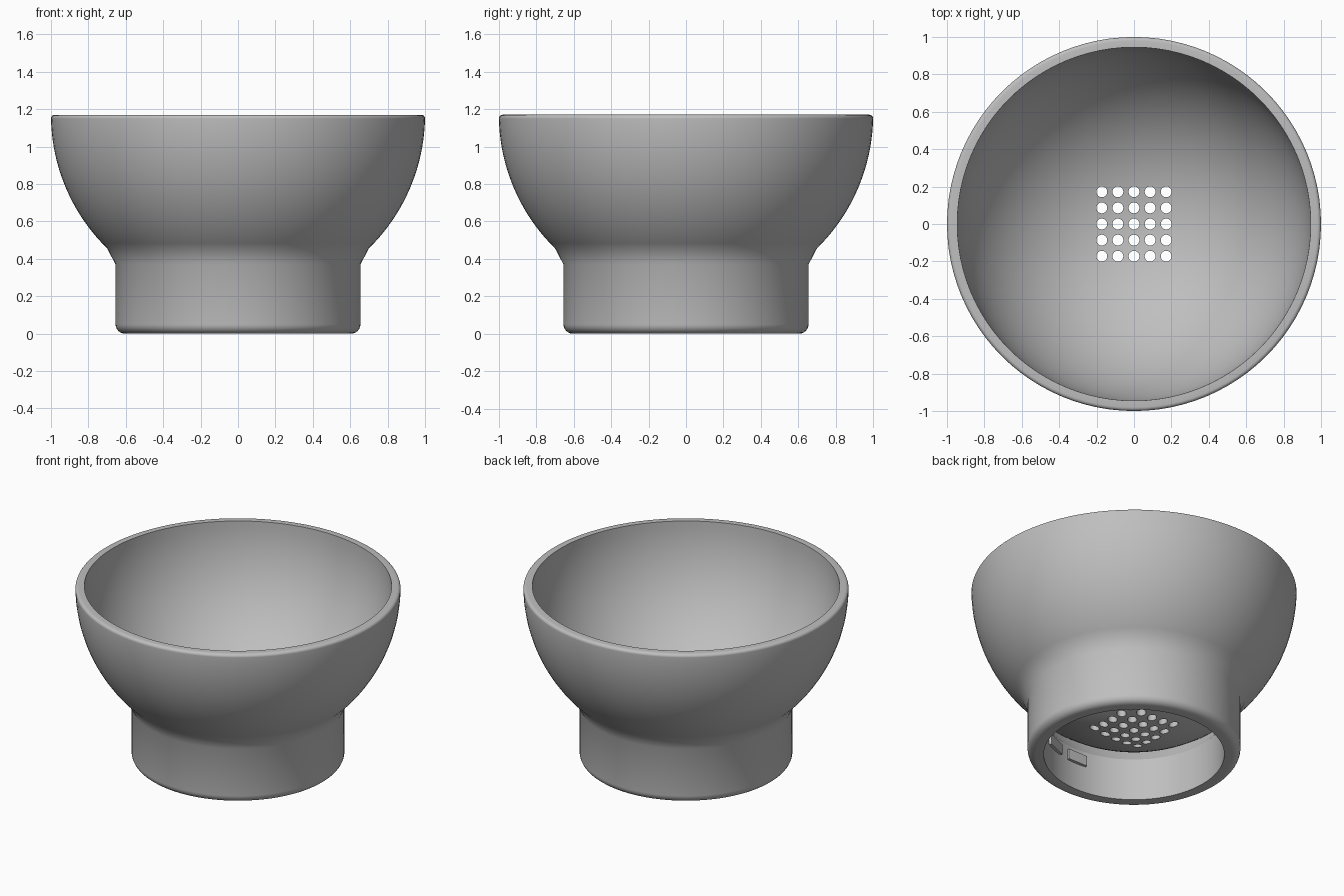
import bpy, bmesh
from math import sin, cos, pi, radians
from mathutils import Matrix, Vector

cube = bpy.data.objects.get("Cube")
if cube:
    bpy.data.objects.remove(cube, do_unlink=True)

grey = bpy.data.materials.new("plain grey")
grey.use_nodes = True
colour = (0.52, 0.52, 0.52, 1)
grey.diffuse_color = colour
grey.node_tree.nodes["Principled BSDF"].inputs["Base Color"].default_value = colour

TOP = 1.17


def make_object(name, bm):
    bmesh.ops.recalc_face_normals(bm, faces=bm.faces)
    mesh = bpy.data.meshes.new(name)
    bm.to_mesh(mesh)
    bm.free()
    mesh.materials.append(grey)
    ob = bpy.data.objects.new(name, mesh)
    bpy.context.collection.objects.link(ob)
    return ob


def arc(cx, cz, r, start, end, steps):
    """Profile arc; angles in degrees measured up from straight down."""
    angles = [radians(start + (end - start) * i / steps) for i in range(steps + 1)]
    return [(cx + r * sin(a), cz - r * cos(a)) for a in angles]


# Bowl and hollow base: one closed profile turned round z
profile = (
    arc(0, TOP, 1.0, 0, 37.6, 14)                # underside of the dome
    + [(0.555, 0.285), (0.555, 0)]               # inner wall of the base
    + arc(0.605, 0.05, 0.05, 0, 90, 6)           # rounded foot
    + [(0.655, 0.37)]                            # neck
    + arc(0, TOP, 1.0, 44.4, 88.8, 20)           # outside of the bowl
    + arc(0.98, TOP - 0.02, 0.02, 100, 180, 4)   # rounded lip
    + arc(0, TOP, 0.945, 90, 0, 32)              # inside of the bowl
)
bm = bmesh.new()
verts = [bm.verts.new((x, 0, z)) for x, z in profile]
edges = [bm.edges.new(pair) for pair in zip(verts, verts[1:])]
bmesh.ops.spin(bm, geom=verts + edges, cent=(0, 0, 0), axis=(0, 0, 1),
               angle=2 * pi, steps=96, use_merge=True)
bmesh.ops.remove_doubles(bm, verts=bm.verts, dist=0.0001)
bowl = make_object("bowl", bm)

# Grid of drain holes through the floor
bm = bmesh.new()
for i in range(-2, 3):
    for j in range(-2, 3):
        bmesh.ops.create_cone(bm, cap_ends=True, segments=24, radius1=0.029,
                              radius2=0.029, depth=0.3,
                              matrix=Matrix.Translation((i * 0.086, j * 0.086, 0.22)))
cutter = make_object("hole_cutter", bm)
cutter.hide_render = True
cut = bowl.modifiers.new("drain holes", 'BOOLEAN')
cut.operation = 'DIFFERENCE'
cut.solver = 'EXACT'
cut.object = cutter
bpy.context.view_layer.objects.active = bowl
bowl.select_set(True)
bpy.ops.object.modifier_apply(modifier=cut.name)
bpy.data.objects.remove(cutter, do_unlink=True)
bpy.ops.object.select_all(action='DESELECT')
bowl.select_set(True)
bpy.ops.object.shade_smooth_by_angle(angle=radians(30))

# Row of small tabs on the inner wall of the base
bm = bmesh.new()
for k in range(5):
    place = (Matrix.Rotation(-k * pi / 8, 4, 'Z')
             @ Matrix.Translation((0.555, 0, 0.217))
             @ Matrix.Diagonal((0.04, 0.145, 0.07, 1)))
    bmesh.ops.create_cube(bm, size=1, matrix=place)
make_object("inner_tabs", bm)
